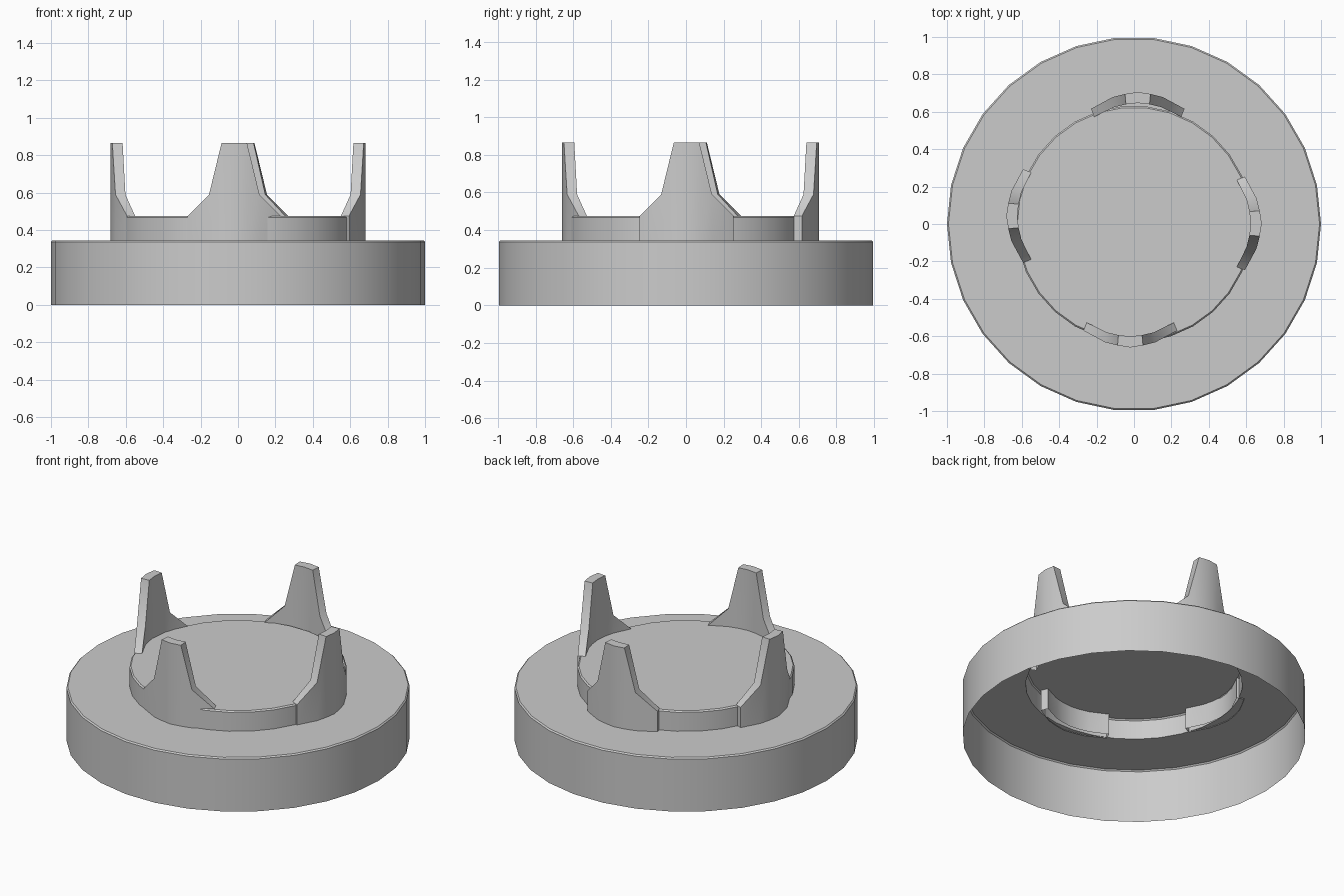
import bpy, bmesh
from math import sin, cos, pi

if "Cube" in bpy.data.objects:
    bpy.data.objects.remove(bpy.data.objects["Cube"])

SIDES = 30


def finish(name, bm, angle=0.6):
    me = bpy.data.meshes.new(name)
    bm.to_mesh(me)
    bm.free()
    ob = bpy.data.objects.new(name, me)
    bpy.context.collection.objects.link(ob)
    bpy.ops.object.select_all(action='DESELECT')
    ob.select_set(True)
    bpy.context.view_layer.objects.active = ob
    bpy.ops.object.shade_smooth_by_angle(angle=angle)
    return ob


def lathe(name, profile, cap=False):
    """Turn an open (radius, z) profile around z, running from the bottom up."""
    bm = bmesh.new()
    rings = [[bm.verts.new((r * cos(2 * pi * i / SIDES), r * sin(2 * pi * i / SIDES), z))
              for i in range(SIDES)] for r, z in profile]
    for a, b in zip(rings, rings[1:]):
        for i in range(SIDES):
            j = (i + 1) % SIDES
            bm.faces.new((a[i], a[j], b[j], b[i]))
    if cap:
        bm.faces.new(rings[-1])
    return finish(name, bm)


# Base: outer wall and flat ring, hollow underneath
lathe("base_shell", [(1, 0), (1, 0.337), (0.992, 0.345), (0.632, 0.345)])

# Raised drum in the middle, open from below
lathe("raised_drum", [(0.632, 0.345), (0.632, 0.467), (0.624, 0.475)], cap=True)

# Prong columns: (sideways offset, outer distance, inner distance, top height)
half = [(0.25, 0.593, 0.55, 0.475), (0.135, 0.655, 0.602, 0.59),
        (0.068, 0.672, 0.617, 0.865), (0, 0.683, 0.624, 0.865)]
columns = [(-u, o, i, h) for u, o, i, h in half] + half[-2::-1]
Z0, CENTRE_Y, SHIFT = 0.34, 0.023, -0.02


def prong(name, turn):
    bm = bmesh.new()
    c, s = cos(turn), sin(turn)

    def vert(u, d, z):
        x, y = u + SHIFT, -d
        return bm.verts.new((x * c - y * s, x * s + y * c + CENTRE_Y, z))

    cols = []
    for u, o, i, h in columns:
        v = u * 0.93  # inner side is slightly narrower
        cols.append((vert(u, o, Z0), vert(u, o, h), vert(v, i, h), vert(v, i, Z0)))
    for a, b in zip(cols, cols[1:]):
        for k in range(3):
            bm.faces.new((a[k], b[k], b[k + 1], a[k + 1]))
    bm.faces.new(cols[0])
    bm.faces.new(cols[-1][::-1])
    bmesh.ops.recalc_face_normals(bm, faces=bm.faces)
    finish(name, bm)


# Four prongs around the drum
for n, name in enumerate(("front", "right", "back", "left")):
    prong(name + "_prong", n * pi / 2)
